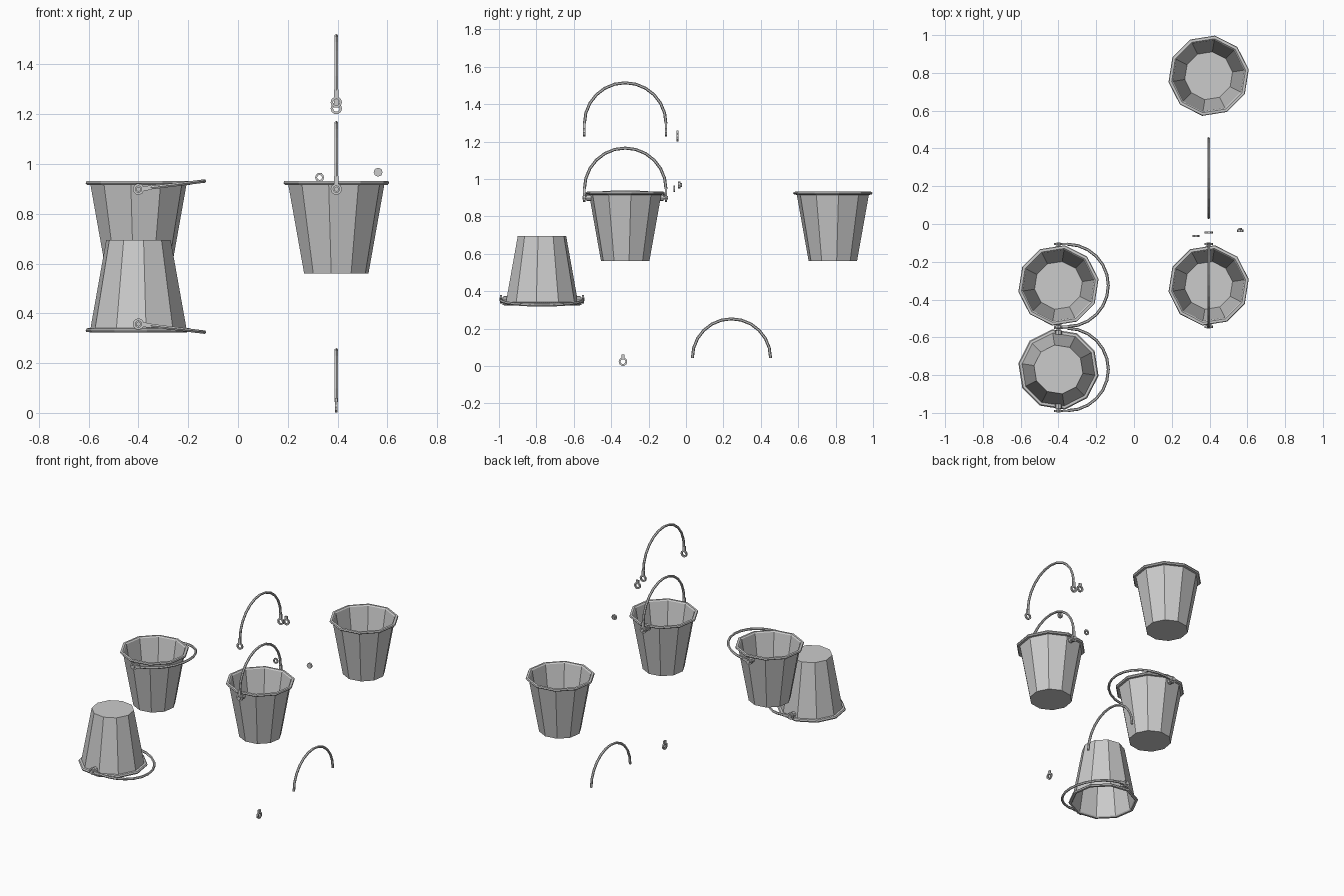
import bpy, bmesh, math
from mathutils import Matrix, Vector

if "Cube" in bpy.data.objects:
    bpy.data.objects.remove(bpy.data.objects["Cube"])

HINGE = 0.338          # hinge height above the bucket's foot
SPAN = 0.218           # handle radius
SIDES = 10


def finish(bm, name, matrix):
    bmesh.ops.recalc_face_normals(bm, faces=bm.faces)
    me = bpy.data.meshes.new(name)
    bm.to_mesh(me)
    bm.free()
    ob = bpy.data.objects.new(name, me)
    bpy.context.collection.objects.link(ob)
    ob.matrix_world = matrix
    return ob


def skin(bm, rings, closed=False, caps=False):
    n = len(rings[0])
    pairs = list(zip(rings, rings[1:])) + ([(rings[-1], rings[0])] if closed else [])
    for a, b in pairs:
        for i in range(n):
            j = (i + 1) % n
            bm.faces.new((a[i], a[j], b[j], b[i]))
    if caps:
        bm.faces.new(rings[0])
        bm.faces.new(rings[-1])


def move(x, y, z):
    return Matrix.Translation((x, y, z))


# Bucket shell: ten-sided lathe with a folded rim
def bucket(name, matrix):
    profile = [(0.131, 0), (0.195, 0.354), (0.209, 0.355), (0.215, 0.362),
               (0.212, 0.370), (0.198, 0.371), (0.191, 0.364), (0.128, 0.006)]
    bm = bmesh.new()
    rings = []
    for r, z in profile:
        angs = [math.radians(9 + 360 * i / SIDES) for i in range(SIDES)]
        rings.append([bm.verts.new((r * math.cos(a), r * math.sin(a), z)) for a in angs])
    skin(bm, rings, caps=True)
    return finish(bm, name, matrix)


# Arched grip: tube swept over a half circle in the YZ plane
def grip(name, matrix, radius=SPAN, tube=0.008, steps=12):
    bm = bmesh.new()
    rings = []
    for i in range(steps + 1):
        a = math.pi * i / steps
        out = Vector((0, math.cos(a), math.sin(a)))
        ring = []
        for k in range(6):
            t = math.tau * k / 6
            ring.append(bm.verts.new(out * (radius + tube * math.cos(t))
                                     + Vector((tube * math.sin(t), 0, 0))))
        rings.append(ring)
    skin(bm, rings, caps=True)
    return finish(bm, name, matrix)


# Eyelet: flat ring with a short neck on top, axis along Y
def eyelet(name, matrix, outer=0.023, inner=0.013, depth=0.011, neck=0.037):
    bm = bmesh.new()
    rings = []
    for i in range(10):
        a = math.tau * i / 10
        c, s = math.cos(a), math.sin(a)
        rings.append([bm.verts.new((r * c, y, r * s)) for r, y in
                      ((outer, -depth / 2), (outer, depth / 2),
                       (inner, depth / 2), (inner, -depth / 2))])
    skin(bm, rings, closed=True)
    low = outer * 0.8
    m = move(0, 0, (low + neck) / 2) @ Matrix.Diagonal((0.018, depth, neck - low, 1))
    bmesh.ops.create_cube(bm, size=1, matrix=m)
    return finish(bm, name, matrix)


# Pin: small disc along Y, with a narrower stub
def pin(name, matrix, radius=0.018, depth=0.012, stub=0.018):
    bm = bmesh.new()
    turn = Matrix.Rotation(math.radians(-90), 4, 'X')
    for r, d, y in ((radius, depth, 0), (0.010, stub, depth / 2 + stub / 2)):
        bmesh.ops.create_cone(bm, cap_ends=True, segments=8, radius1=r, radius2=r,
                              depth=d, matrix=move(0, y, 0) @ turn)
    return finish(bm, name, matrix)


# Complete handle: the hinge is the local origin
def handle(name, matrix):
    grip(name + "_grip", matrix @ move(0, 0, 0.048))
    for side, tag in ((1, "back"), (-1, "front")):
        eyelet(f"{name}_{tag}_eyelet", matrix @ move(0, side * 0.219, 0), neck=0.052)


# Bucket with hinge pins and a handle swung by an angle
def full_bucket(name, matrix, swing):
    bucket(name, matrix)
    for turn, tag in ((0, "back"), (math.pi, "front")):
        pin(f"{name}_{tag}_pin", matrix @ move(0, 0, HINGE)
            @ Matrix.Rotation(turn, 4, 'Z') @ move(0, 0.195, 0), depth=0.022, stub=0.022)
    handle(name + "_handle", matrix @ move(0, 0, HINGE)
           @ Matrix.Rotation(math.radians(swing), 4, 'Y'))


# Buckets
full_bucket("raised_bucket", move(0.395, -0.325, 0.561), 0)
full_bucket("lowered_bucket", move(-0.40, -0.325, 0.561), 83)
full_bucket("upturned_bucket", move(-0.40, -0.77, 0.695)
            @ Matrix.Rotation(math.pi, 4, 'X'), 83)
bucket("plain_bucket", move(0.395, 0.785, 0.561))

# Loose handles
handle("spare_handle", move(0.395, -0.325, 1.248))
grip("spare_grip", move(0.395, 0.243, 0.043), radius=0.209)

# Loose fittings
eyelet("upper_eyelet", move(0.395, -0.045, 1.223))
eyelet("lower_eyelet", move(0.395, -0.337, 0.023) @ Matrix.Rotation(math.pi / 2, 4, 'Z'))
eyelet("small_eyelet", move(0.328, -0.063, 0.946), outer=0.018, inner=0.010,
       depth=0.009, neck=0.018)
pin("spare_pin", move(0.563, -0.036, 0.967), depth=0.012, stub=0.008)
